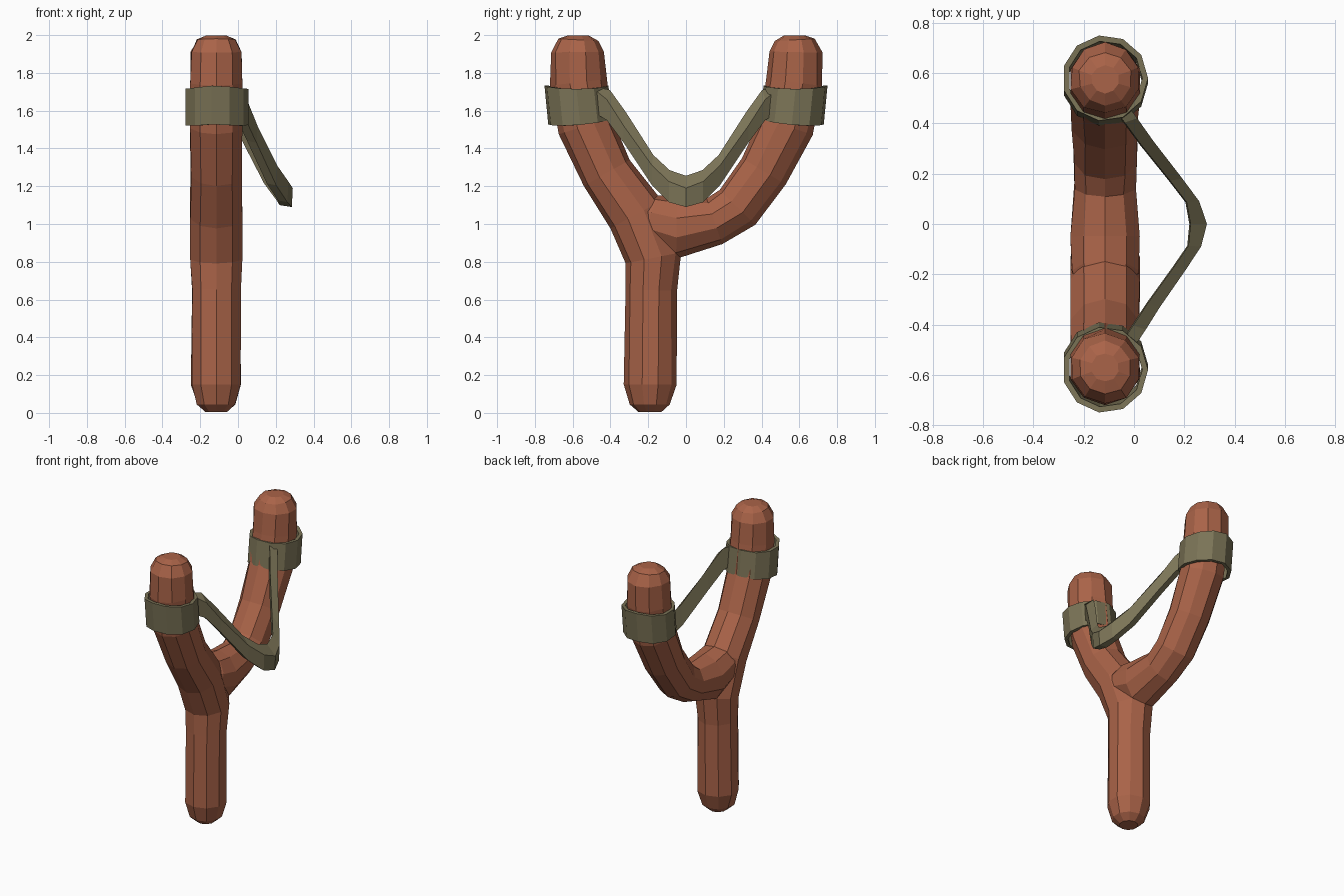
import bpy, bmesh, math, random
from mathutils import Vector

if "Cube" in bpy.data.objects:
    bpy.data.objects.remove(bpy.data.objects["Cube"])

random.seed(4)
CX = -0.115          # depth centre of the wooden fork


def material(name, col):
    m = bpy.data.materials.new(name)
    m.diffuse_color = (*col, 1)
    m.use_nodes = True
    m.node_tree.nodes["Principled BSDF"].inputs["Base Color"].default_value = m.diffuse_color
    return m


WOOD = material("wood", (0.40, 0.125, 0.065))
RUBBER = material("rubber", (0.20, 0.175, 0.095))


def loft(name, rings, mat, closed=False):
    """Skin a list of equal-length rings; cap the ends unless closed."""
    bm = bmesh.new()
    vs = [[bm.verts.new(p) for p in r] for r in rings]
    n, k = len(vs), len(vs[0])
    for i in range(n if closed else n - 1):
        a, b = vs[i], vs[(i + 1) % n]
        for j in range(k):
            bm.faces.new((a[j], a[(j + 1) % k], b[(j + 1) % k], b[j]))
    if not closed:
        bm.faces.new(vs[0])
        bm.faces.new(vs[-1])
    bmesh.ops.recalc_face_normals(bm, faces=bm.faces)
    me = bpy.data.meshes.new(name)
    bm.to_mesh(me)
    bm.free()
    me.materials.append(mat)
    ob = bpy.data.objects.new(name, me)
    bpy.context.collection.objects.link(ob)
    return ob


def branch(name, path, sides=10):
    """Tube through (y, z, radius) stations, slightly whittled."""
    pts = [Vector((CX, y, z)) for y, z, r in path]
    rings = []
    for i, (y, z, r) in enumerate(path):
        t = (pts[min(i + 1, len(pts) - 1)] - pts[max(i - 1, 0)]).normalized()
        if i in (0, len(pts) - 1):
            t = Vector((0, 0, 1)) if name == "handle_and_arm" or i else t
        nrm = Vector((0, t.z, -t.y))
        ring = []
        for j in range(sides):
            a = 2 * math.pi * (j + 0.5) / sides
            q = r * random.uniform(0.98, 1.04)
            ring.append(pts[i] + Vector((min(q, 0.145) * math.cos(a), 0, 0)) + nrm * q * math.sin(a))
        rings.append(ring)
    return loft(name, rings, WOOD)


# Wooden fork: handle running into one arm, second arm branching off
handle = branch("handle_and_arm", [
    (-.19, .005, .06), (-.19, .045, .105), (-.19, .15, .137), (-.185, .65, .133),
    (-.175, .82, .15), (-.265, 1.05, .155), (-.42, 1.27, .14), (-.53, 1.52, .145),
    (-.57, 1.75, .147), (-.575, 1.91, .14), (-.572, 1.975, .105), (-.57, 1.998, .055)])
arm = branch("side_arm", [
    (-.30, 1.08, .09), (-.20, 1.02, .14), (-.05, .98, .16), (.15, 1.015, .125), (.27, 1.09, .13),
    (.41, 1.28, .135), (.53, 1.52, .145), (.572, 1.75, .147),
    (.58, 1.91, .14), (.577, 1.975, .105), (.575, 1.998, .055)])
mod = handle.modifiers.new("join_arm", 'BOOLEAN')
mod.operation = 'UNION'
mod.solver = 'EXACT'
mod.object = arm
bpy.context.view_layer.objects.active = handle
bpy.ops.object.modifier_apply(modifier=mod.name)
bpy.data.objects.remove(arm)
handle.name = "wooden_fork"


# Bands wrapped around each arm tip
def band(name, s, sides=11):
    rings = []
    for i in range(sides):
        a = 2 * math.pi * i / sides
        c, d = math.cos(a), math.sin(a)
        ring = []
        for r, top in ((.171, 0), (.171, 1), (.148, 1), (.148, 0)):
            z = (1.735 if top else 1.545 - .015 * d) - .02 * abs(c)
            ring.append((CX + r * c, s * ((.58 if top else .56) + r * d), z))
        rings.append(ring)
    loft(name, rings, RUBBER, True)


band("band_left", -1)
band("band_right", 1)

# Stretched strap: |y|, outer x, bottom z, outer top z, inner top z
half = [(.47, -.01, 1.58, 1.70, 1.72), (.42, .025, 1.55, 1.66, 1.71), (.33, .085, 1.43, 1.52, 1.59),
        (.18, .195, 1.205, 1.31, 1.365), (.09, .258, 1.115, 1.225, 1.285)]
stations = [(-y, *r) for y, *r in half] + [(0, .285, 1.09, 1.19, 1.255)] + [(y, *r) for y, *r in half[::-1]]
rings = []
for y, x, zb, zo, zi in stations:
    x -= .04 * y
    w = .05 + .015 * (y == 0)
    rings.append([(x, y, zb), (x + .005, y, zo), (x - w + .005, y * .96, zi), (x - w, y * .96, zb + .01)])
loft("strap", rings, RUBBER)
